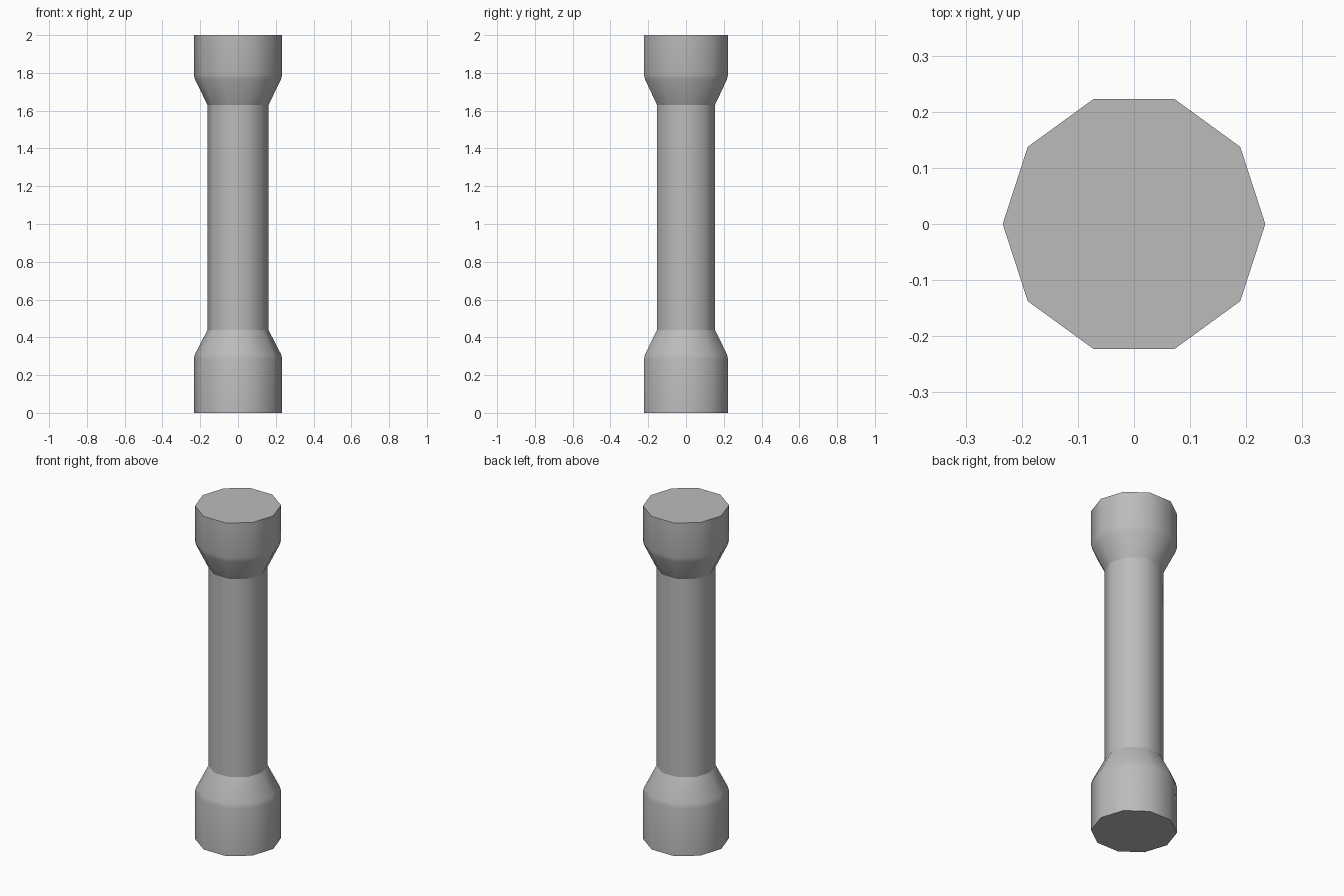
import bpy
import bmesh
from math import cos, sin, radians, tau

cube = bpy.data.objects.get("Cube")
if cube:
    bpy.data.objects.remove(cube, do_unlink=True)

SIDES = 10
COLLAR_R, BEVEL_R, SHAFT_R = 0.234, 0.228, 0.161

grey = bpy.data.materials.new("plain grey")
grey.use_nodes = True
grey.diffuse_color = (0.5, 0.5, 0.5, 1)
grey.node_tree.nodes["Principled BSDF"].inputs["Base Color"].default_value = (0.5, 0.5, 0.5, 1)


def lathe(name, profile, caps):
    """Turn a (radius, height) profile, listed upwards, into a ten-sided part."""
    bm = bmesh.new()
    rings = [[bm.verts.new((r * cos(tau * i / SIDES), r * sin(tau * i / SIDES), z))
              for i in range(SIDES)] for r, z in profile]
    for low, high in zip(rings, rings[1:]):
        for i in range(SIDES):
            j = (i + 1) % SIDES
            bm.faces.new((low[i], low[j], high[j], high[i]))
    if "bottom" in caps:
        bm.faces.new(rings[0][::-1])
    if "top" in caps:
        bm.faces.new(rings[-1])
    mesh = bpy.data.meshes.new(name)
    bm.to_mesh(mesh)
    bm.free()
    mesh.materials.append(grey)
    obj = bpy.data.objects.new(name, mesh)
    bpy.context.collection.objects.link(obj)
    # Smooth around the sides, crisp at the end faces
    bpy.ops.object.select_all(action="DESELECT")
    obj.select_set(True)
    bpy.context.view_layer.objects.active = obj
    bpy.ops.object.shade_smooth_by_angle(angle=radians(40))
    return obj


# Lower collar tapering into the shaft
lathe("lower_collar", [(COLLAR_R, 0), (COLLAR_R, 0.285), (BEVEL_R, 0.31), (SHAFT_R, 0.44)], ["bottom"])

# Straight shaft, a separate part so its joints stay crisp
lathe("shaft", [(SHAFT_R, 0.44), (SHAFT_R, 1.63)], [])

# Upper collar, slightly shorter
lathe("upper_collar", [(SHAFT_R, 1.63), (BEVEL_R, 1.765), (COLLAR_R, 1.79), (COLLAR_R, 2)], ["top"])
